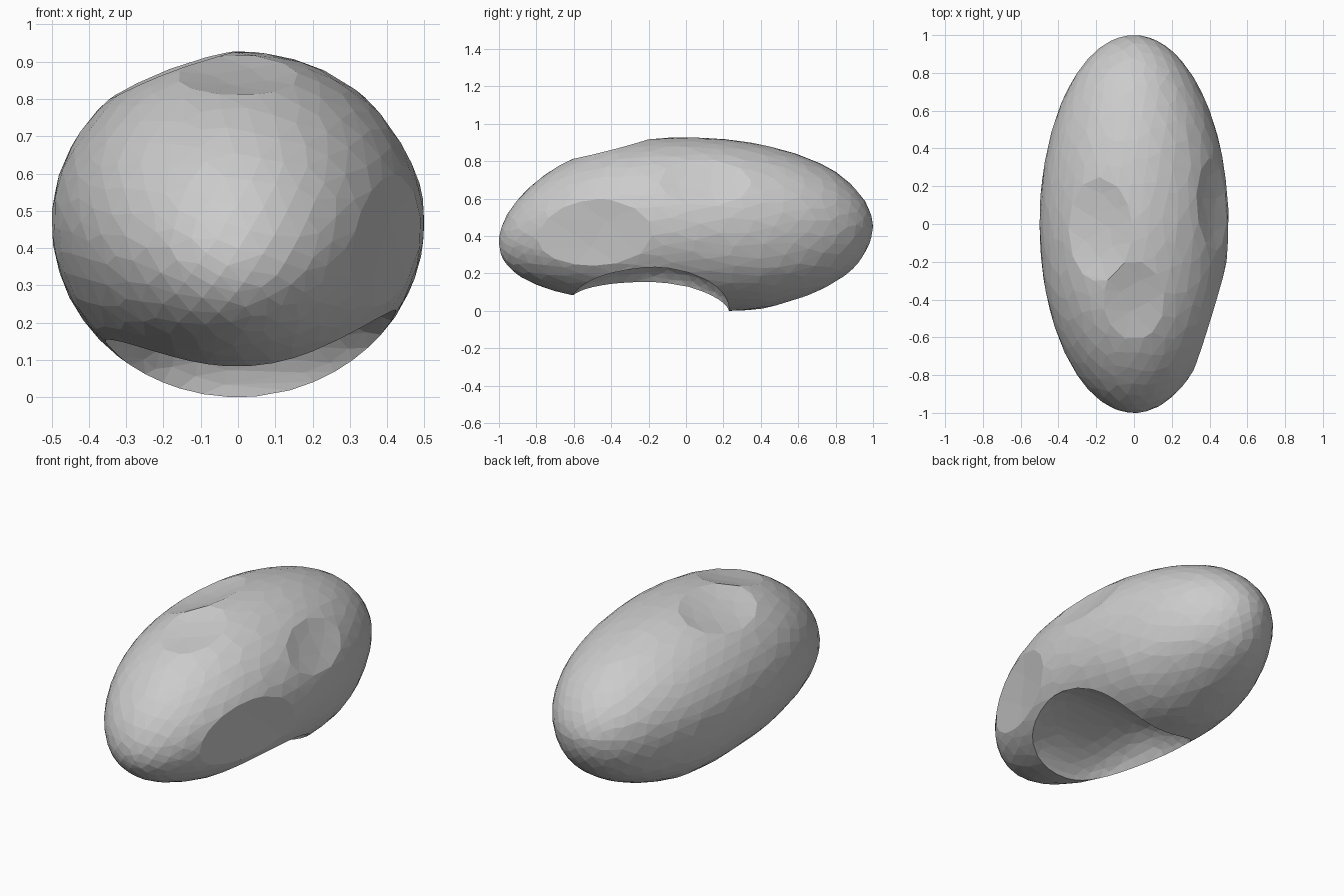
import bpy
from mathutils import Vector

if "Cube" in bpy.data.objects:
    bpy.data.objects.remove(bpy.data.objects["Cube"])

MID = Vector((0, 0, 0.463))
RAD = Vector((0.5, 1.0, 0.46))


def sphere(name, loc, scale, subdiv):
    bpy.ops.mesh.primitive_ico_sphere_add(subdivisions=subdiv, radius=1, location=loc)
    ob = bpy.context.object
    ob.name = name
    ob.scale = scale
    bpy.ops.object.transform_apply(location=True, rotation=False, scale=True)
    return ob


def apply(ob, mod):
    bpy.context.view_layer.objects.active = ob
    bpy.ops.object.modifier_apply(modifier=mod.name)


def carve(ob, cutter):
    cutter.hide_render = True
    m = ob.modifiers.new("carve", 'BOOLEAN')
    m.operation = 'DIFFERENCE'
    m.solver = 'EXACT'
    m.object = cutter
    apply(ob, m)
    bpy.data.objects.remove(cutter)


def dent(ob, direction, radius, depth):
    # shallow, nearly flat chip, centred on the body's surface in a given direction
    u = Vector(direction).normalized()
    p = MID + u * RAD
    n = Vector((u[i] / RAD[i] for i in range(3))).normalized()
    carve(ob, sphere("dent_cutter", p + n * (radius - depth), (radius,) * 3, 6))


# Bean body: stretched sphere with a drooping front end and a fuller rear belly
bean = sphere("bean_body", MID, RAD, 5)
for v in bean.data.vertices:
    x, y, z = v.co
    t = max(0, (-y - 0.3) / 0.7)
    v.co.z -= 0.1 * t * t
    if z < MID.z and y > 0:
        v.co.z -= 0.035 * min(1, (MID.z - z) / 0.2) * min(1, y / 0.4)
    elif y > 0.8:
        v.co.z -= 0.02 * (y - 0.8) / 0.2

# Broad hollow underneath: boxy across x, gentle slope in front, steeper behind
hollow = sphere("hollow_cutter", (0, 0, 0), (1, 1, 1), 5)
for v in hollow.data.vertices:
    x, y, z = v.co
    power = 1.55 if y < 0 else 2
    lo, hi = 0.5, 2.0
    for _ in range(24):
        k = (lo + hi) / 2
        if abs(x * k) ** 4 + abs(y * k) ** power + abs(z * k) ** 2 < 1:
            lo = k
        else:
            hi = k
    v.co = (0.074 + x * k * 0.469,
            -0.16 + y * k * (0.47 if y < 0 else 0.39),
            z * k * 0.275)
carve(bean, hollow)

# Shallow chips: top front, top left, upper right, right flank
dent(bean, (0.0, -0.45, 0.89), 1.8, 0.037)
dent(bean, (-0.38, -0.03, 0.92), 1.6, 0.042)
dent(bean, (0.83, 0.1, 0.48), 2.0, 0.03)
dent(bean, (0.85, -0.5, -0.1), 4.0, 0.047)

# Irregular flat facets
m = bean.modifiers.new("facets", 'DECIMATE')
m.ratio = 0.22
apply(bean, m)

# Stand it on the ground
low = min(v.co.z for v in bean.data.vertices)
for v in bean.data.vertices:
    v.co.z -= low
for p in bean.data.polygons:
    p.use_smooth = False
